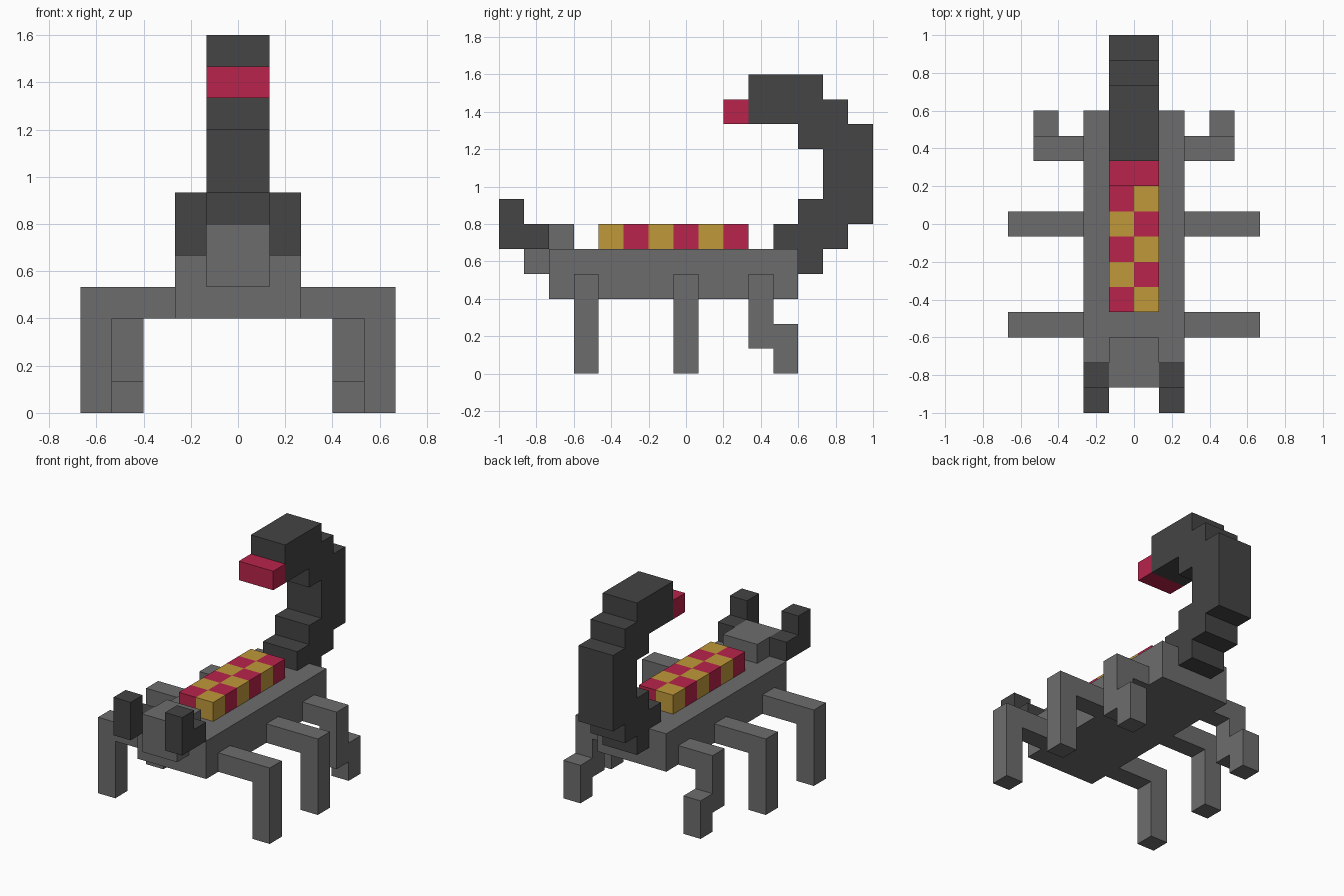
import bpy
import bmesh
import math
from mathutils import Vector

U = 2 / 15  # one block of the blocky grid

cube = bpy.data.objects.get("Cube")
if cube:
    bpy.data.objects.remove(cube, do_unlink=True)


def material(name, rgb):
    m = bpy.data.materials.new(name)
    m.use_nodes = True
    m.diffuse_color = (*rgb, 1)
    m.node_tree.nodes["Principled BSDF"].inputs["Base Color"].default_value = (*rgb, 1)
    return m


GREY = material("shell grey", (0.152, 0.152, 0.152))
DARK = material("dark grey", (0.058, 0.058, 0.058))
RED = material("crimson", (0.479, 0.017, 0.069))
GOLD = material("gold", (0.527, 0.314, 0.042))


def finish(name, bm, *mats):
    """Scale from blocks to units and make a flat shaded object."""
    bmesh.ops.recalc_face_normals(bm, faces=bm.faces)
    bmesh.ops.scale(bm, vec=(U, U, U), verts=bm.verts)
    mesh = bpy.data.meshes.new(name)
    bm.to_mesh(mesh)
    bm.free()
    for m in mats:
        mesh.materials.append(m)
    ob = bpy.data.objects.new(name, mesh)
    bpy.context.collection.objects.link(ob)
    return ob


def prism(name, outline, axis, lo, hi, mat):
    """Extrude an outline along x (outline in y, z) or along y (outline in x, z)."""
    bm = bmesh.new()
    pts = [(lo, a, z) if axis == "x" else (a, lo, z) for a, z in outline]
    face = bm.faces.new([bm.verts.new(p) for p in pts])
    move = Vector((hi - lo, 0, 0)) if axis == "x" else Vector((0, hi - lo, 0))
    ext = bmesh.ops.extrude_face_region(bm, geom=[face], use_keep_orig=True)
    new = [v for v in ext["geom"] if isinstance(v, bmesh.types.BMVert)]
    bmesh.ops.translate(bm, vec=move, verts=new)
    return finish(name, bm, mat)


def box(name, x, y, z, mat):
    outline = [(y[0], z[0]), (y[1], z[0]), (y[1], z[1]), (y[0], z[1])]
    return prism(name, outline, "x", x[0], x[1], mat)


# Body and head
box("body", (-2, 2), (-5.5, 4.5), (3, 5), GREY)
box("head", (-1, 1), (-6.5, -4.5), (4, 6), GREY)

# Checkered back: a box cut into blocks, coloured by block parity
bm = bmesh.new()
bmesh.ops.create_cube(bm, size=1)
bmesh.ops.scale(bm, vec=(2, 6, 1), verts=bm.verts)
bmesh.ops.translate(bm, vec=(0, -0.5, 5.5), verts=bm.verts)
cuts = [((0, 0, 0), (1, 0, 0))] + [((0, -2.5 + i, 0), (0, 1, 0)) for i in range(5)]
for co, no in cuts:
    bmesh.ops.bisect_plane(bm, geom=bm.verts[:] + bm.edges[:] + bm.faces[:],
                           plane_co=co, plane_no=no)
bm.normal_update()
for f in bm.faces:
    c = f.calc_center_median() - f.normal * 0.1
    f.material_index = (int(c.x > 0) + math.floor(c.y + 3.5)) % 2
finish("checkered_back", bm, RED, GOLD)

# Arched tail and its sting
tail = [(4.5, 4), (5.5, 4), (5.5, 5), (6.5, 5), (6.5, 6), (7.5, 6), (7.5, 10),
        (6.5, 10), (6.5, 11), (5.5, 11), (5.5, 12), (2.5, 12), (2.5, 10),
        (4.5, 10), (4.5, 9), (5.5, 9), (5.5, 7), (4.5, 7), (4.5, 6),
        (3.5, 6), (3.5, 5), (4.5, 5)]
prism("tail", tail, "x", -1, 1, DARK)
box("sting", (-1, 1), (1.5, 2.5), (10, 11), RED)

# Claws and legs on both sides
claw = [(-7.5, 5), (-5.5, 5), (-5.5, 6), (-6.5, 6), (-6.5, 7), (-7.5, 7)]
for side, s in (("left", 1), ("right", -1)):
    prism(f"{side}_claw", claw, "x", s, 2 * s, DARK)

    def leg(name, reach, bottom, y):
        outline = [(2, 3), (reach - 1, 3), (reach - 1, bottom), (reach, bottom),
                   (reach, 4), (2, 4)]
        prism(name, [(s * x, z) for x, z in outline], "y", y, y + 1, GREY)

    leg(f"{side}_front_leg", 5, 0, -4.5)
    leg(f"{side}_middle_leg", 5, 0, -0.5)
    leg(f"{side}_back_leg", 4, 1, 2.5)
    box(f"{side}_back_foot", (3 * s, 4 * s), (3.5, 4.5), (0, 2), GREY)
